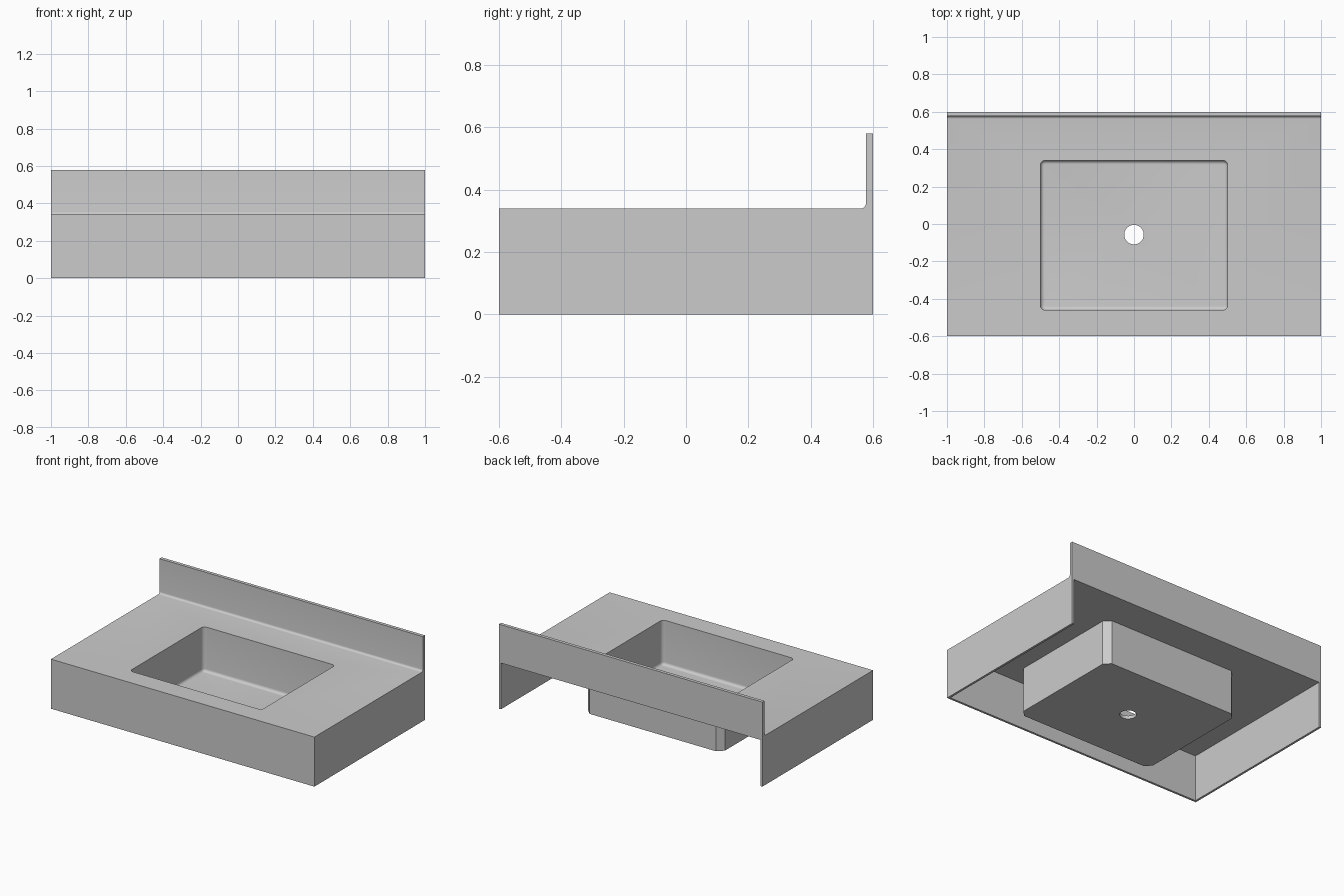
import bpy, bmesh
from math import sin, cos, pi

if "Cube" in bpy.data.objects:
    bpy.data.objects.remove(bpy.data.objects["Cube"])


def finish(name, bm):
    bmesh.ops.recalc_face_normals(bm, faces=bm.faces)
    me = bpy.data.meshes.new(name)
    bm.to_mesh(me)
    bm.free()
    ob = bpy.data.objects.new(name, me)
    bpy.context.collection.objects.link(ob)
    return ob


def stack(name, rings):
    """Solid skinned through rings of equal point count, capped at both ends."""
    bm = bmesh.new()
    loops = [[bm.verts.new(p) for p in r] for r in rings]
    n = len(loops[0])
    for a, b in zip(loops, loops[1:]):
        for i in range(n):
            j = (i + 1) % n
            bm.faces.new((a[i], a[j], b[j], b[i]))
    bm.faces.new(loops[0])
    bm.faces.new(loops[-1])
    return finish(name, bm)


def rounded_ring(hx, hy, cy, z, r, seg):
    pts = []
    for q, (sx, sy) in enumerate([(1, 1), (-1, 1), (-1, -1), (1, -1)]):
        for k in range(seg + 1):
            a = (q + k / seg) * pi / 2
            pts.append((sx * (hx - r) + r * cos(a), cy + sy * (hy - r) + r * sin(a), z))
    return pts


def combine(target, tool, operation):
    m = target.modifiers.new(operation.lower(), 'BOOLEAN')
    m.operation, m.object, m.solver = operation, tool, 'EXACT'
    bpy.context.view_layer.objects.active = target
    bpy.ops.object.modifier_apply(modifier=m.name)
    bpy.data.objects.remove(tool, do_unlink=True)


TOP, SLAB, FLOOR, BOTTOM, CY = 0.34, 0.317, 0.034, 0.012, -0.06

# Countertop and backsplash side profile, with a small cove between them
c = 0.015
cove = [(0.577 - c + c * cos(a), TOP + c + c * sin(a))
        for a in (-k * pi / 12 for k in range(7))]
profile = [(-0.6, 0), (0.6, 0), (0.6, 0.58), (0.577, 0.58)] + cove + [(-0.6, TOP)]
sink = stack("sink_counter", [[(x, y, z) for y, z in profile] for x in (-1, 1)])

# Hollow underneath, open at the back, leaving the front and side aprons
hollow = stack("hollow_cutter", [[(x, y, z) for x, y in
               ((-.985, -.585), (.985, -.585), (.985, .8), (-.985, .8))] for z in (-0.2, SLAB)])
combine(sink, hollow, 'DIFFERENCE')

# Basin shell with chamfered outer corners
shell = stack("basin_shell", [rounded_ring(0.52, 0.42, CY, z, 0.04, 1) for z in (BOTTOM, 0.33)])
combine(sink, shell, 'UNION')

# Basin interior with rounded corners and filleted floor
f = 0.02
rings = []
for k in range(7):
    a = k * pi / 12
    d = f * (1 - sin(a))
    rings.append(rounded_ring(0.5 - d, 0.4 - d, CY, FLOOR + f * (1 - cos(a)), 0.025 - d, 6))
rings.append(rounded_ring(0.5, 0.4, CY, 0.5, 0.025, 6))
combine(sink, stack("basin_cutter", rings), 'DIFFERENCE')

# Drain hole
drain = stack("drain_cutter", [[(0.052 * cos(2 * pi * k / 48), -0.057 + 0.052 * sin(2 * pi * k / 48), z)
              for k in range(48)] for z in (-0.1, 0.1)])
combine(sink, drain, 'DIFFERENCE')

sink.select_set(True)
bpy.context.view_layer.objects.active = sink
bpy.ops.object.shade_smooth_by_angle(angle=pi / 6)
